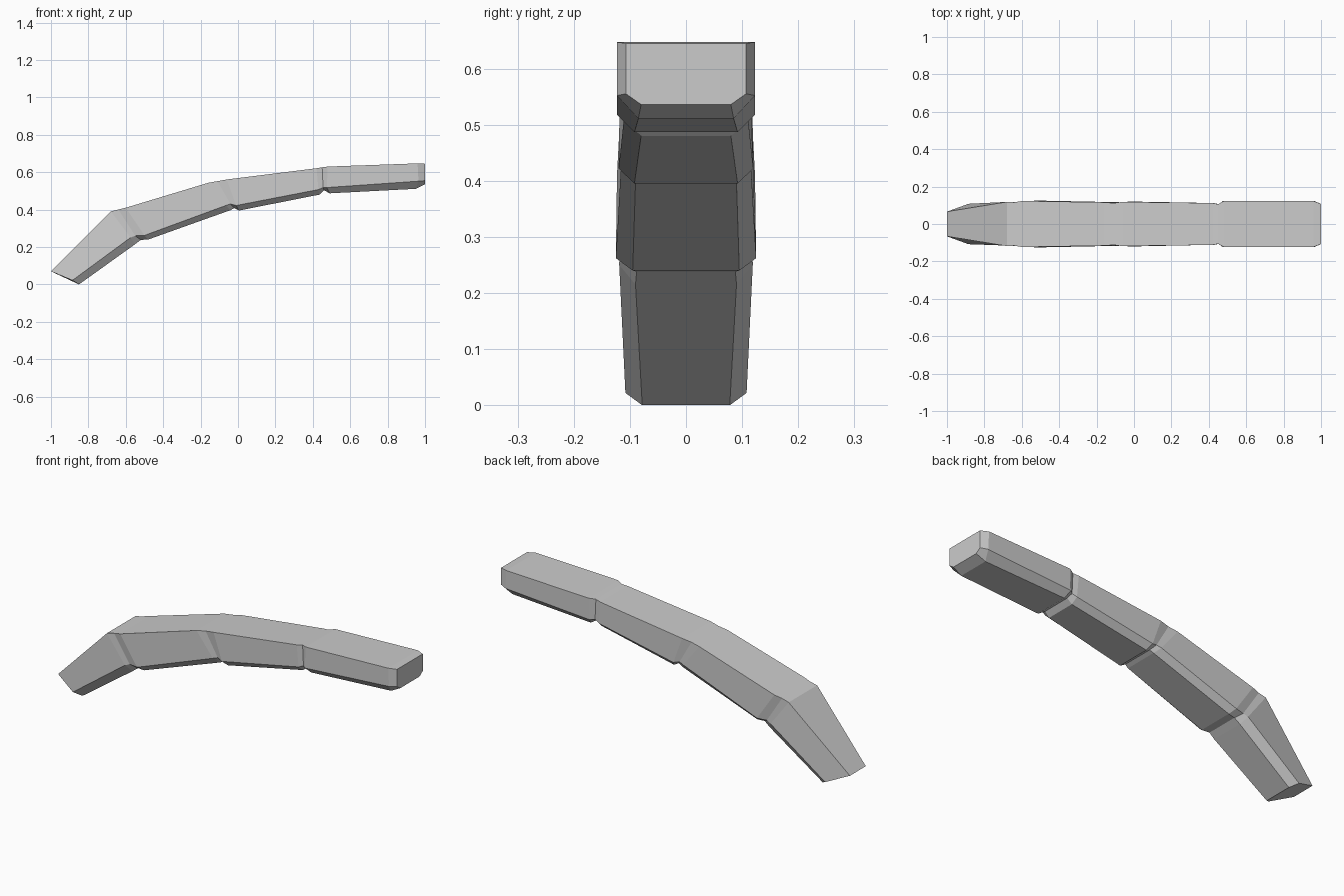
import bpy, bmesh

# Cross-sections along the arch:
# top (x, z), lower side edge (x, z), underside (x, z), half widths (top, side, under)
stations = [
    ((-1.00, .070), (-.885, .022), (-.85, .000), (.066, .108, .078)),   # tip
    ((-.68, .390), (-.575, .250), (-.55, .215), (.118, .119, .090)),
    ((-.64, .400), (-.55, .260), (-.52, .238), (.116, .114, .088)),     # joint 1
    ((-.60, .410), (-.50, .262), (-.48, .240), (.123, .125, .095)),
    ((-.16, .543), (-.065, .422), (-.04, .397), (.116, .116, .090)),
    ((-.11, .552), (-.04, .430), (-.02, .408), (.112, .111, .086)),     # joint 2
    ((-.06, .561), (-.01, .422), (.005, .395), (.118, .120, .092)),
    ((.42, .621), (.43, .507), (.435, .480), (.112, .111, .080)),
    ((.45, .626), (.455, .518), (.46, .504), (.106, .106, .078)),       # joint 3
    ((.48, .630), (.475, .518), (.49, .487), (.123, .123, .092)),
    ((.96, .647), (.965, .552), (.95, .511), (.123, .123, .085)),
    ((1.00, .645), (1.00, .555), (1.00, .536), (.107, .107, .080)),     # end cap
]


def loft(name, sections):
    bm = bmesh.new()
    rings = []
    for top, side, under, widths in sections:
        half = list(zip((top, side, under), widths))
        ring = [bm.verts.new((p[0], -w, p[1])) for p, w in half]
        ring += [bm.verts.new((p[0], w, p[1])) for p, w in reversed(half)]
        rings.append(ring)
    for a, b in zip(rings, rings[1:]):
        for i in range(6):
            j = (i + 1) % 6
            bm.faces.new((a[i], a[j], b[j], b[i]))
    bm.faces.new(rings[0])
    bm.faces.new(rings[-1])
    bmesh.ops.recalc_face_normals(bm, faces=bm.faces)
    mesh = bpy.data.meshes.new(name)
    bm.to_mesh(mesh)
    bm.free()
    obj = bpy.data.objects.new(name, mesh)
    bpy.context.collection.objects.link(obj)
    return obj


# Four-segment jointed arch with flat faces
loft("segmented_arch", stations)
